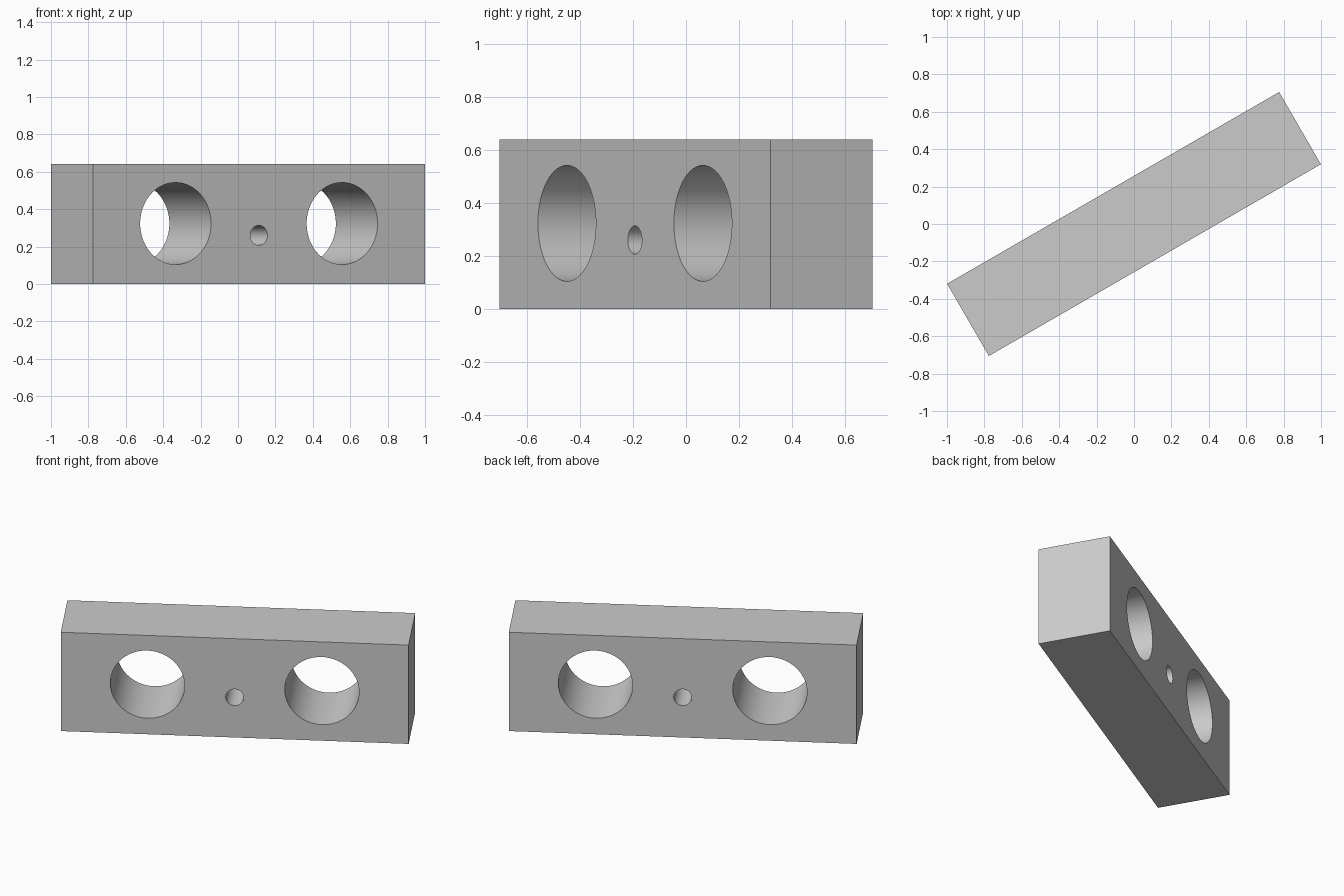
import bpy
import math
from mathutils import Matrix

cube = bpy.data.objects.get("Cube")
if cube:
    bpy.data.objects.remove(cube, do_unlink=True)

LENGTH, DEPTH, HEIGHT = 2.05, 0.446, 0.64
TURN = Matrix.Rotation(math.radians(30), 4, "Z")

grey = bpy.data.materials.new("plain grey")
grey.use_nodes = True
colour = (0.6, 0.6, 0.6, 1)
grey.diffuse_color = colour
grey.node_tree.nodes["Principled BSDF"].inputs["Base Color"].default_value = colour

# Solid block
bpy.ops.mesh.primitive_cube_add(size=1)
block = bpy.context.object
block.name = "drilled_block"
block.data.transform(Matrix.Translation((0, 0, HEIGHT / 2))
                     @ Matrix.Diagonal((LENGTH, DEPTH, HEIGHT, 1)))
block.data.materials.append(grey)


def drill(name, x, z, radius):
    """Cut a round hole through the block from front to back."""
    bpy.ops.mesh.primitive_cylinder_add(vertices=96, radius=radius, depth=DEPTH * 2,
                                        location=(x, 0, z),
                                        rotation=(math.radians(90), 0, 0))
    cutter = bpy.context.object
    cutter.name = name
    cutter.hide_render = True
    cutter.data.materials.append(grey)
    cut = block.modifiers.new(name, "BOOLEAN")
    cut.operation = "DIFFERENCE"
    cut.solver = "EXACT"
    cut.object = cutter
    bpy.ops.object.select_all(action="DESELECT")
    block.select_set(True)
    bpy.context.view_layer.objects.active = block
    bpy.ops.object.modifier_apply(modifier=cut.name)
    bpy.data.objects.remove(cutter, do_unlink=True)


# Two large bores and the small pin hole between them
for side in (-1, 1):
    drill("large_bore", side * 0.514, 0.323, 0.219)
drill("pin_hole", 0, 0.26, 0.053)

# Smooth bores with crisp edges, then turn the block into place
bpy.ops.object.shade_smooth_by_angle(angle=math.radians(30))
block.data.transform(TURN)
